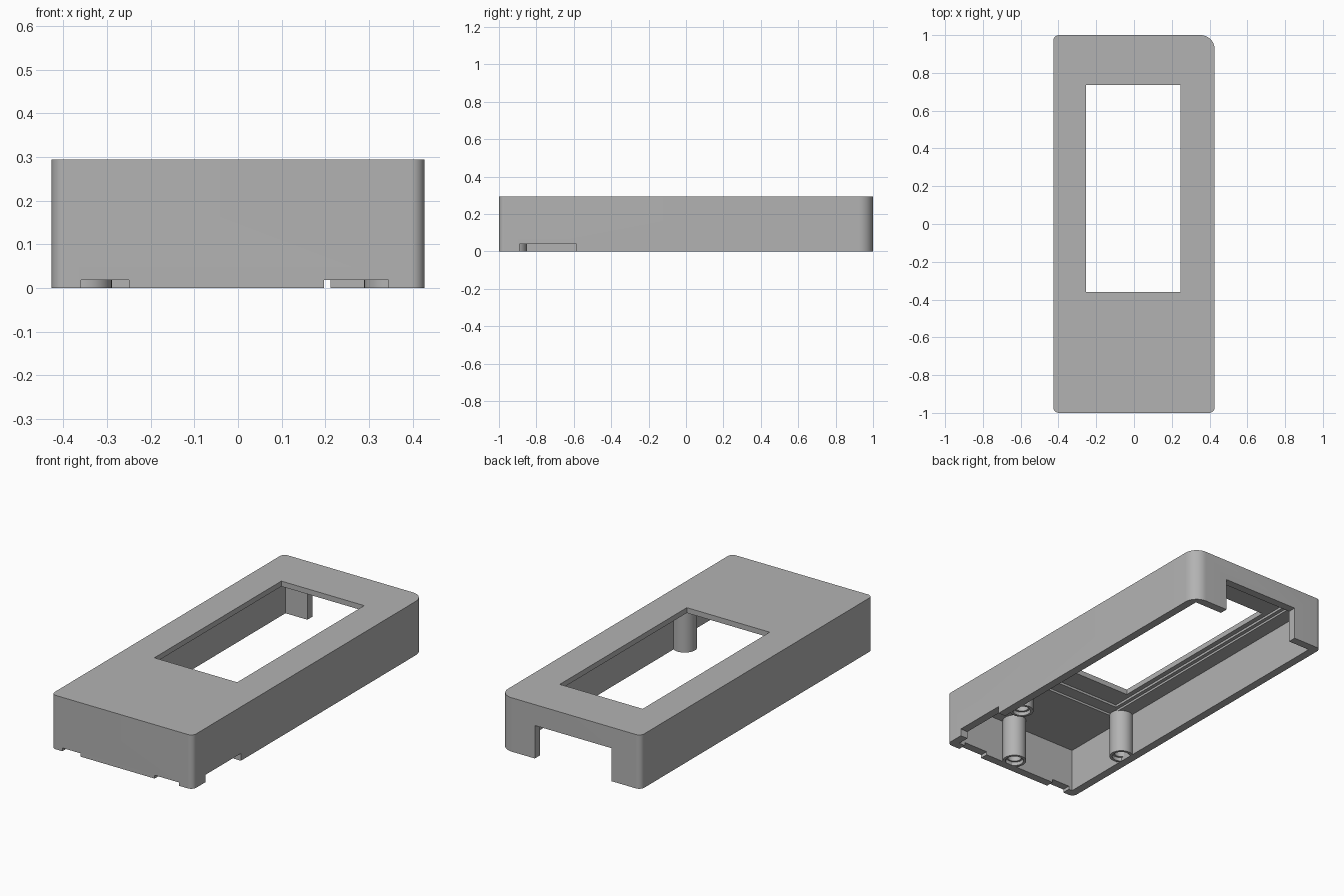
import bpy, bmesh, math

old = bpy.data.objects.get("Cube")
if old:
    bpy.data.objects.remove(old, do_unlink=True)

grey = bpy.data.materials.new("plain_grey")
grey.use_nodes = True
colour = (0.45, 0.45, 0.45, 1)
grey.diffuse_color = colour
grey.node_tree.nodes["Principled BSDF"].inputs["Base Color"].default_value = colour


def prism(name, outline, z0, z1):
    """Extrude a flat outline between two heights."""
    bm = bmesh.new()
    base = bm.faces.new([bm.verts.new((x, y, z0)) for x, y in outline])
    top = bmesh.ops.extrude_face_region(bm, geom=[base])["geom"]
    verts = [v for v in top if isinstance(v, bmesh.types.BMVert)]
    bmesh.ops.translate(bm, verts=verts, vec=(0, 0, z1 - z0))
    bmesh.ops.recalc_face_normals(bm, faces=bm.faces)
    mesh = bpy.data.meshes.new(name)
    bm.to_mesh(mesh)
    bm.free()
    ob = bpy.data.objects.new(name, mesh)
    bpy.context.collection.objects.link(ob)
    mesh.materials.append(grey)
    return ob


def box(name, x0, x1, y0, y1, z0, z1):
    return prism(name, [(x0, y0), (x1, y0), (x1, y1), (x0, y1)], z0, z1)


def arc(cx, cy, r, start, sweep, steps):
    angles = [math.radians(start + sweep * i / steps) for i in range(steps + 1)]
    return [(cx + r * math.cos(a), cy + r * math.sin(a)) for a in angles]


def disc(name, x, y, r, z0, z1):
    return prism(name, arc(x, y, r, 0, 360, 40)[:-1], z0, z1)


def cut(target, cutters):
    """Subtract each cutter, then discard it."""
    bpy.context.view_layer.objects.active = target
    for c in cutters:
        c.hide_render = True
        mod = target.modifiers.new("cut", "BOOLEAN")
        mod.operation, mod.solver, mod.object = "DIFFERENCE", "EXACT", c
        bpy.ops.object.modifier_apply(modifier=mod.name)
        bpy.data.objects.remove(c, do_unlink=True)


W, L, H = 0.427, 1.0, 0.294
WALL, CEILING = 0.045, 0.24

# Outer shell: three tight corners and one wide corner
outline = []
for i, (sx, sy, r) in enumerate([(1, 1, 0.075), (-1, 1, 0.03), (-1, -1, 0.03), (1, -1, 0.03)]):
    outline += arc(sx * (W - r), sy * (L - r), r, 90 * i, 90, 12)
shell = prism("case_shell", outline, 0, H)

# Hollow inside, stepped display recess, window and wall notches
cut(shell, [
    box("cavity", -W + WALL, W - WALL, -L + WALL, L - WALL, -0.1, CEILING),
    box("outer_recess", -0.30, 0.30, -0.55, 0.94, 0.1, 0.252),
    box("inner_recess", -0.28, 0.28, -0.48, 0.90, 0.1, 0.265),
    box("window", -0.253, 0.247, -0.36, 0.735, 0.1, 0.4),
    box("back_notch", -0.25, 0.212, 0.9, 1.1, -0.1, 0.18),
    box("front_notch_right", -0.36, -0.25, -1.1, -0.9, -0.1, 0.018),
    box("front_notch_left", 0.197, 0.345, -1.1, -0.9, -0.1, 0.018),
    box("side_notch", 0.35, 0.5, -0.89, -0.585, -0.1, 0.04),
])

# Screw posts hanging from the ceiling
parts = [shell]
for name, x, y in [("left_post", 0.35, -0.49), ("right_post", -0.35, -0.52),
                   ("front_post", 0.045, -0.912)]:
    post = disc(name, x, y, 0.061, 0, CEILING + 0.005)
    cut(post, [disc("mouth", x, y, 0.047, -0.1, 0.02),
               disc("bore", x, y, 0.036, -0.1, 0.18)])
    parts.append(post)

# Smooth the curves, keep the edges sharp
bpy.ops.object.select_all(action="DESELECT")
for ob in parts:
    ob.select_set(True)
bpy.context.view_layer.objects.active = shell
bpy.ops.object.shade_smooth_by_angle(angle=math.radians(30))
